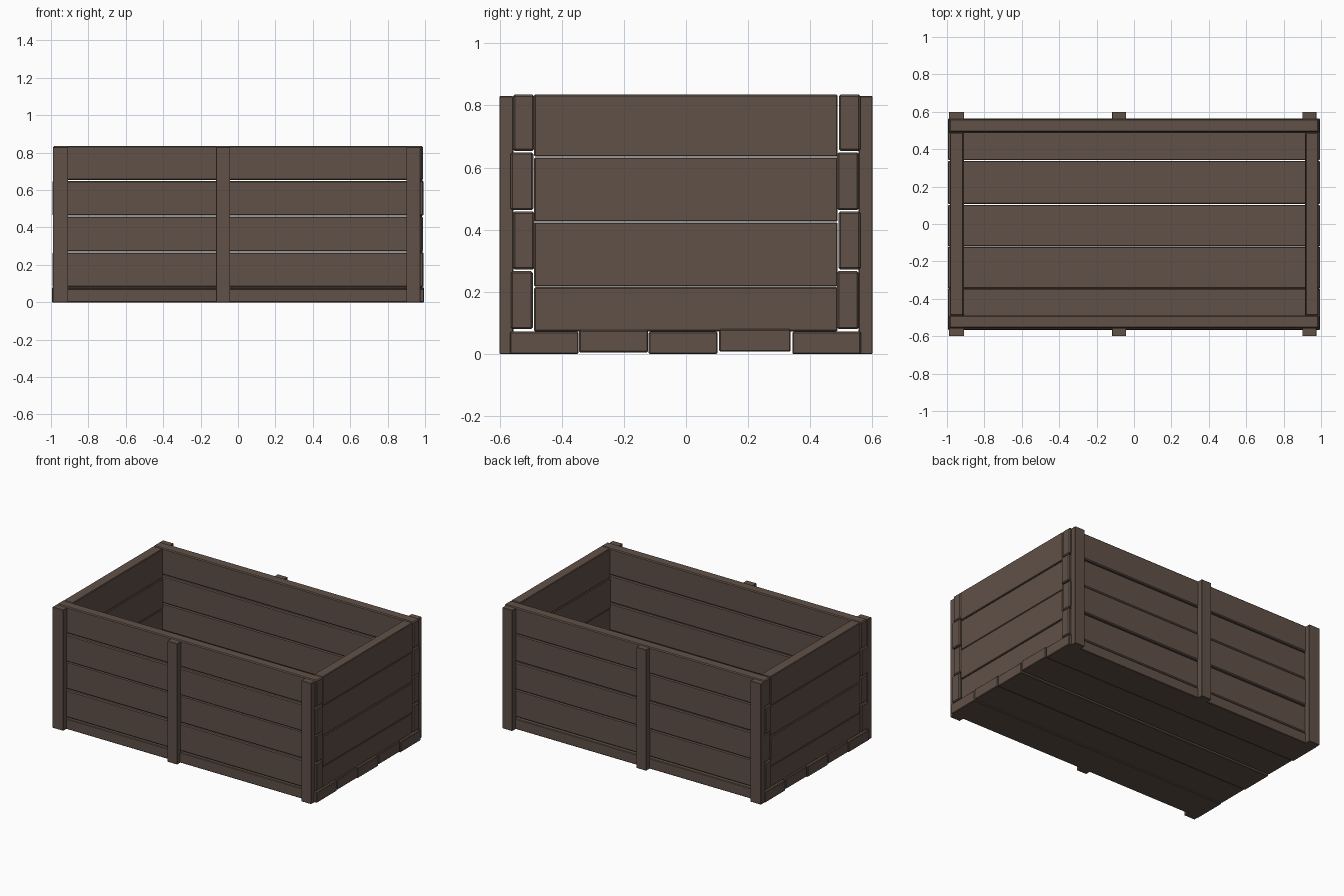
import bpy, bmesh

if "Cube" in bpy.data.objects:
    bpy.data.objects.remove(bpy.data.objects["Cube"])

wood = bpy.data.materials.new("dark brown wood")
wood.diffuse_color = (0.118, 0.082, 0.064, 1)
wood.use_nodes = True
wood.node_tree.nodes["Principled BSDF"].inputs["Base Color"].default_value = wood.diffuse_color


def board(name, x, y, z, bevel=0.006):
    """Chamfered board spanning the given (min, max) ranges."""
    bm = bmesh.new()
    bmesh.ops.create_cube(bm, size=1)
    for v in bm.verts:
        for i, r in enumerate((x, y, z)):
            v.co[i] = r[0] if v.co[i] < 0 else r[1]
    bmesh.ops.bevel(bm, geom=bm.edges[:], offset=bevel, segments=1,
                    profile=0.5, affect='EDGES')
    me = bpy.data.meshes.new(name)
    bm.to_mesh(me)
    bm.free()
    me.materials.append(wood)
    ob = bpy.data.objects.new(name, me)
    bpy.context.collection.objects.link(ob)
    return ob


# Floor planks, alternately raised a little
edges = [-0.568, -0.345, -0.121, 0.106, 0.341, 0.564]
lift = [0.0, 0.005, 0.0, 0.008, 0.0]
gap = [0.001, 0.001, 0.004, 0.004, 0.001]
for i in range(5):
    board(f"floor_plank_{i+1}", (-0.995, 0.995),
          (edges[i] + 0.001, edges[i + 1] - gap[i]),
          (lift[i], lift[i] + 0.072), 0.004)

# Long side planks, slightly staggered in depth
rows = [(0.08, 0.267), (0.272, 0.459), (0.463, 0.649), (0.654, 0.835)]
front = [(-0.564, -0.493), (-0.557, -0.488), (-0.565, -0.491), (-0.557, -0.488)]
back = [(0.486, 0.556), (0.491, 0.562), (0.486, 0.557), (0.492, 0.562)]
for i, z in enumerate(rows):
    s = 0.004 * (i % 2)
    board(f"front_plank_{i+1}", (-0.992 + s, 0.992 - s), front[i], z)
    board(f"back_plank_{i+1}", (-0.992 + s, 0.992 - s), back[i], z)

# End planks fitted between the long sides
levels = [0.072, 0.216, 0.425, 0.634, 0.836]
for i in range(4):
    z = (levels[i] + 0.001, levels[i + 1] - 0.001)
    d = 0.003 * (i % 2)
    board(f"left_end_plank_{i+1}", (-0.981 - d, -0.91 - d), (-0.489, 0.488), z, 0.004)
    board(f"right_end_plank_{i+1}", (0.915 + d, 0.983 + d), (-0.489, 0.488), z, 0.004)

# Upright battens on both long sides
for n, x in (("left", (-0.99, -0.908)), ("middle", (-0.118, -0.042)),
             ("right", (0.9, 0.976))):
    board(f"front_{n}_batten", x, (-0.6, -0.556), (0, 0.83), 0.002)
    board(f"back_{n}_batten", x, (0.556, 0.6), (0, 0.83), 0.002)
